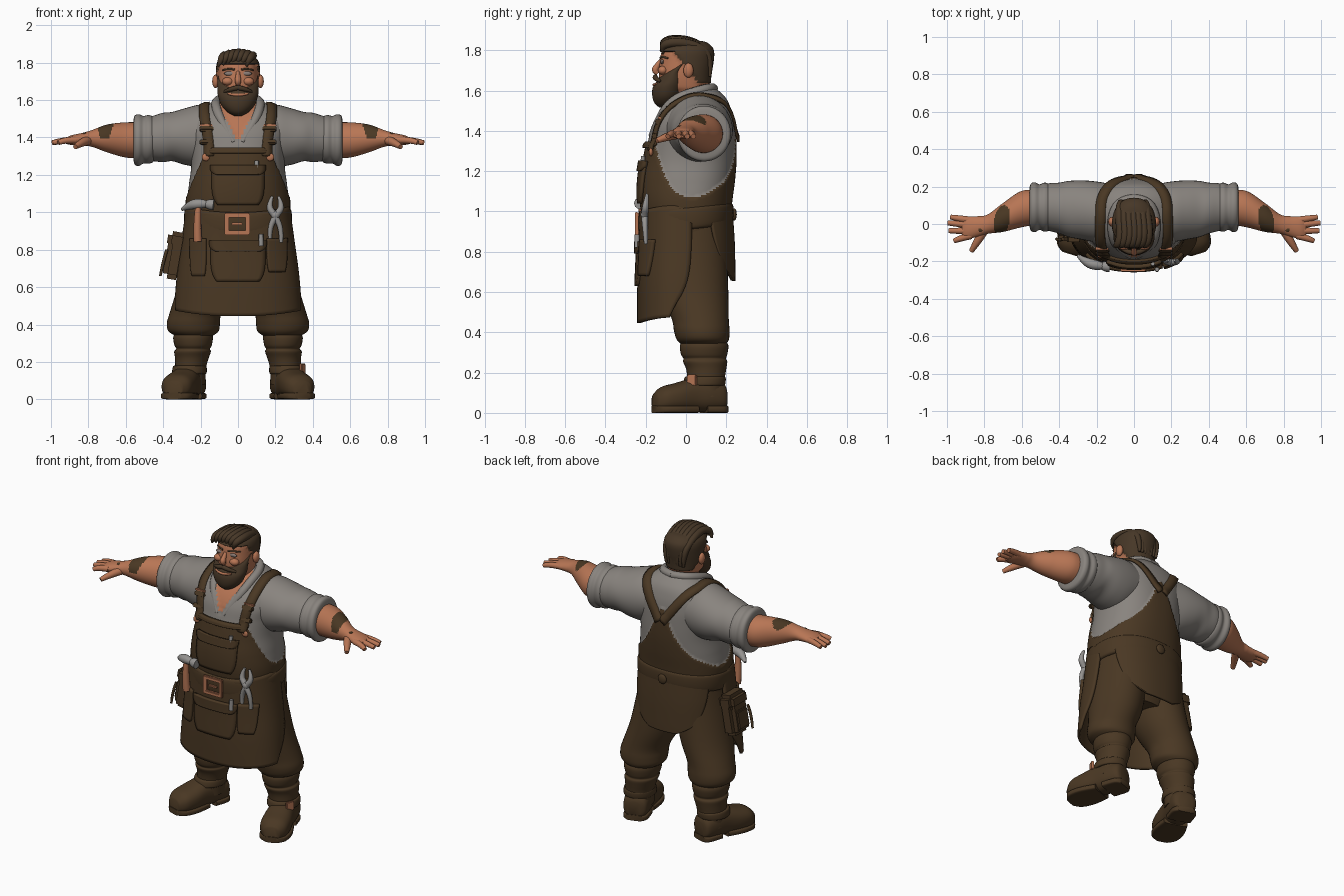
import bpy, bmesh, math
from math import sin, cos, pi, exp, radians, copysign
from mathutils import Vector, Matrix
from mathutils.bvhtree import BVHTree

cube = bpy.data.objects.get("Cube")
if cube:
    bpy.data.objects.remove(cube, do_unlink=True)

def material(name, r, g, b):
    m = bpy.data.materials.new(name)
    m.use_nodes = True
    m.diffuse_color = (r, g, b, 1)
    m.node_tree.nodes["Principled BSDF"].inputs["Base Color"].default_value = (r, g, b, 1)
    return m

skin = material("skin", .48, .18, .09)
hair = material("hair_brown", .062, .038, .02)
leather = material("leather_brown", .068, .039, .017)
cloth = material("shirt_grey", .25, .23, .21)
steel = material("steel_grey", .3, .29, .28)
copper = material("copper", .47, .18, .09)
eye_grey = material("eye_grey", .25, .2, .18)
trees, meshes = {}, []

def add(name, verts, faces, mats, rule=None, solid=0):
    me = bpy.data.meshes.new(name)
    me.from_pydata([tuple(v) for v in verts], [], faces)
    bm = bmesh.new()
    bm.from_mesh(me)
    bmesh.ops.recalc_face_normals(bm, faces=bm.faces)
    bm.to_mesh(me)
    bm.free()
    for m in mats:
        me.materials.append(m)
    if rule:
        for p in me.polygons:
            p.material_index = rule(p.center)
    ob = bpy.data.objects.new(name, me)
    bpy.context.scene.collection.objects.link(ob)
    if solid:
        mod = ob.modifiers.new("thickness", "SOLIDIFY")
        mod.thickness, mod.offset = solid, 0
    trees[name] = BVHTree.FromPolygons([Vector(v) for v in verts], faces)
    meshes.append(ob)
    return ob

def spline(rows, steps):
    out, n = [], len(rows)
    for i in range(n - 1):
        four = rows[max(i - 1, 0)], rows[i], rows[i + 1], rows[min(i + 2, n - 1)]
        for k in range(steps):
            t = k / steps
            out.append([b + t / 2 * (c - a + t * (2*a - 5*b + 4*c - d + t * (3*(b - c) + d - a)))
                        for a, b, c, d in zip(*four)])
    return out + [list(rows[-1])]

def power(v, p):
    return copysign(abs(v) ** (2 / p), v)

def grid_faces(rows, cols, closed):
    return [(i*cols + j, i*cols + (j+1) % cols, (i+1)*cols + (j+1) % cols, (i+1)*cols + j)
            for i in range(rows - 1) for j in range(cols if closed else cols - 1)]

def loft(name, axis, rows, mats, seg=32, steps=4, p=2, s=1, rule=None, lift={}, place=None):
    """Rings (t, u, v, radius_u, radius_v) along an axis; s mirrors x."""
    verts, rings = [], spline(rows, steps)
    for t, u, v, ru, rv in rings:
        for j in range(seg):
            a = 2 * pi * j / seg
            du, dv = ru * power(cos(a), p), rv * power(sin(a), p)
            order = {"x": ((t, u, v), (0, du, dv)), "y": ((u, t, v), (du, 0, dv)),
                     "z": ((u, v, t), (du, dv, 0))}[axis]
            c, d = map(Vector, order)
            q = c + d
            if rule and d.length:
                q += d.normalized() * lift.get(rule(q), 0)
            if place:
                q = place @ q
            verts.append((q.x * s, q.y, q.z))
    n = len(rings)
    faces = grid_faces(n, seg, True) + [tuple(range(seg)), tuple(range((n-1) * seg, n * seg))]
    return add(name, verts, faces, mats, rule)

def band(rows):
    return [(z, 0, (f + b) / 2, w, (b - f) / 2) for z, w, f, b in rows]

def panel(name, rows, mat, cols=41):
    """Curved open sheet, rows (z, y centre, rx, ry, half angle)."""
    rings, verts = spline(rows, 6), []
    for z, yc, rx, ry, half in rings:
        for j in range(cols):
            t = half * (2 * j / (cols - 1) - 1)
            verts.append((rx * power(sin(t), 2.3), yc - ry * power(cos(t), 2.3), z + .03 * sin(t)**2))
    return add(name, verts, grid_faces(len(rings), cols, False), [mat], solid=.014)

def tube(name, pts, radii, mat, s=1):
    cu = bpy.data.curves.new(name, "CURVE")
    cu.dimensions, cu.bevel_depth, cu.bevel_resolution, cu.use_fill_caps = "3D", 1, 3, True
    sp = cu.splines.new("NURBS")
    sp.points.add(len(pts) - 1)
    for q, p, r in zip(sp.points, pts, radii):
        q.co, q.radius = (p[0] * s, p[1], p[2], 1), r
    sp.use_endpoint_u, sp.order_u, sp.resolution_u = True, 3, 6
    cu.materials.append(mat)
    ob = bpy.data.objects.new(name, cu)
    bpy.context.scene.collection.objects.link(ob)

def prim(name, loc, size, mat, box=False, turn=0, axis="Y"):
    """Ellipsoid (radii) or bevelled box (full sizes)."""
    bm = bmesh.new()
    if box:
        bmesh.ops.create_cube(bm, size=1)
    else:
        bmesh.ops.create_uvsphere(bm, u_segments=24, v_segments=14, radius=1)
    bmesh.ops.scale(bm, vec=size, verts=bm.verts)
    if box:
        bmesh.ops.bevel(bm, geom=bm.edges[:], offset=min(size) * .25, segments=2, affect="EDGES")
    bm.transform(Matrix.Translation(loc) @ Matrix.Rotation(turn, 4, axis))
    bm.verts.index_update()
    verts, faces = [v.co.copy() for v in bm.verts], [[v.index for v in f.verts] for f in bm.faces]
    bm.free()
    return add(name, verts, faces, [mat])

def front_y(x, z, names=("torso", "belt", "apron_skirt")):
    hits = [trees[n].ray_cast(Vector((x, -2, z)), Vector((0, 1, 0)))[0] for n in names]
    return min([h.y for h in hits if h] or [-.2])

def patch(name, x0, x1, z0, z1, mat, thick=.014, n=13):
    verts = []
    for i in range(n):
        k = i / (n - 1)
        half = (x1 - x0) / 2 * (1 - .22 * (1 - k) ** 5)
        for j in range(n):
            x, z = (x0 + x1) / 2 + half * (2 * j / (n - 1) - 1), z0 + (z1 - z0) * k
            verts.append((x, front_y(x, z) - thick * .5, z))
    add(name, verts, grid_faces(n, n, False), [mat], solid=thick)

# Torso: shirt, apron bib and open neck coloured by height and direction
def torso_rule(v):
    x, y, z = abs(v.x), v.y, v.z
    if y < .05:
        edge = min(1.34, 1.07 + .27 * ((.05 - y) / .205) ** 3.3)
    else:
        edge = 1.07 + .37 * exp(-(x / .13) ** 1.3) * min(1, (y - .05) / .1)
    if z < edge:
        return 1
    return 2 if y < .02 and z > 1.375 and x < (z - 1.375) * .52 else 0

loft("torso", "z", band([(.93, .265, -.205, .21), (1.05, .272, -.222, .222), (1.15, .262, -.222, .235),
     (1.25, .25, -.208, .243), (1.35, .256, -.188, .243), (1.43, .268, -.168, .238), (1.5, .255, -.13, .225),
     (1.56, .19, -.075, .2), (1.61, .1, -.01, .15)]), [cloth, leather, skin],
     seg=160, steps=10, p=2.3, rule=torso_rule, lift={1: .008, 2: -.006})

# Trousers, belt and apron skirt
loft("hips", "z", band([(.66, .17, -.13, .16), (.8, .262, -.185, .2), (.93, .268, -.205, .215),
     (1.03, .27, -.205, .215)]), [leather], seg=48, p=2.2)
shear = Matrix.Identity(4)
shear[2][1] = .1
loft("belt", "z", band([(.91, .27, -.22, .21), (.92, .283, -.233, .23), (.965, .288, -.236, .236),
     (1.01, .285, -.233, .233), (1.02, .27, -.22, .215)]), [leather], seg=64, p=2.3, place=shear)
panel("apron_skirt", [(1, -.02, .27, .206, 1.75), (.8, -.02, .298, .208, 1.75),
                      (.62, -.03, .322, .205, 1.7), (.445, -.04, .335, .195, 1.4)], leather)
panel("back_flap", [(1, 0, .27, -.225, 1.1), (.85, 0, .28, -.235, 1), (.72, 0, .28, -.238, .75),
                    (.655, 0, .28, -.238, .3)], leather)

# Head with hair cap
def head_rule(v):
    return int(v.z > max(1.635, 1.792 - max(0, v.y + .06) * 1.3))

loft("head", "z", band([(1.48, .08, -.03, .12), (1.58, .08, -.07, .11), (1.62, .095, -.12, .11),
     (1.68, .105, -.135, .115), (1.74, .106, -.13, .125), (1.79, .103, -.122, .128),
     (1.82, .088, -.1, .115), (1.843, .05, -.06, .08), (1.85, .005, .005, .015)]), [skin, hair],
     seg=64, steps=6, p=2.2, rule=head_rule, lift={1: .012})
for i in range(7):
    x = -.08 + .025 * i
    drop = 2.6 * (x + .005) ** 2
    tube("hair_lock", [(x - .025, -.11, 1.795 - drop), (x - .012, -.125, 1.835 - drop),
         (x + .012, -.065, 1.858 - drop), (x, .05, 1.842 - drop), (x * .9, .125, 1.77), (x * .8, .118, 1.67)],
         (.006, .02, .024, .022, .02, .008), hair)
loft("beard", "z", band([(1.515, .02, -.13, -.08), (1.535, .055, -.155, -.05), (1.57, .088, -.167, -.025),
     (1.615, .105, -.165, -.005), (1.65, .11, -.142, .0), (1.69, .109, -.11, -.005),
     (1.73, .108, -.04, .0)]), [hair], seg=40)
tube("lower_lip", [(-.055, -.146, 1.635), (0, -.172, 1.62), (.055, -.146, 1.635)], (.005, .01, .005), skin)
tube("nose", [(0, -.125, 1.75), (0, -.142, 1.725), (0, -.158, 1.698), (0, -.14, 1.685)],
     (.01, .014, .019, .012), skin)
for s in (1, -1):
    side = "left_" if s > 0 else "right_"
    prim(side + "ear", (.12 * s, .012, 1.7), (.018, .025, .036), skin)
    prim(side + "cheek", (.055 * s, -.115, 1.7), (.03, .025, .022), skin)
    prim(side + "eye", (.044 * s, front_y(.044, 1.742, ["head"]) + .003, 1.742), (.03, .009, .012), eye_grey)
    tube(side + "brow", [(x, front_y(x, z, ["head"]) - .002, z) for x, z in
         ((.018, 1.763), (.05, 1.77), (.082, 1.76))], (.005, .007, .004), hair, s)
    tube(side + "moustache", [(0, -.152, 1.667), (.035, -.155, 1.66), (.075, -.125, 1.645)],
         (.013, .015, .006), hair, s)
    tube(side + "collar", [(0, .135, 1.61), (.07, .13, 1.615), (.118, .05, 1.595), (.118, -.05, 1.56),
         (.09, -.122, 1.485), (.022, -.175, 1.375)], (.024, .024, .025, .026, .026, .012), cloth, s)

# Arms
def arm_rule(v):
    return int(v.z > 1.393 and ((abs(v.x) - .705 + (v.y - .03) * .15) / .042) ** 2
               + ((v.y - .02) / .08) ** 2 < 1)

for s in (1, -1):
    side = "left_" if s > 0 else "right_"
    loft(side + "sleeve", "x", [(.1, .06, 1.42, .15, .14), (.2, .065, 1.41, .162, .165),
         (.28, .075, 1.405, .158, .152), (.35, .08, 1.405, .15, .132), (.4, .085, 1.4, .136, .132),
         (.45, .09, 1.395, .128, .122), (.5, .09, 1.39, .115, .115)], [cloth], seg=40, s=s)
    loft(side + "rolled_cuff", "x", [(.45, .09, 1.39, .11, .115), (.458, .09, 1.39, .126, .124),
         (.48, .09, 1.39, .131, .13), (.505, .09, 1.388, .122, .127), (.53, .09, 1.386, .133, .138),
         (.553, .09, 1.386, .124, .13), (.56, .09, 1.386, .09, .095)], [cloth], seg=40, s=s)
    loft(side + "forearm", "x", [(.5, .09, 1.385, .09, .095), (.6, .08, 1.387, .097, .094),
         (.7, .035, 1.395, .077, .074), (.78, 0, 1.395, .052, .045), (.83, -.012, 1.391, .054, .034),
         (.89, -.02, 1.386, .06, .026), (.92, -.022, 1.382, .05, .016)], [skin, leather],
         seg=64, steps=14, s=s, rule=arm_rule)
    for name, y0, x1, y1 in (("little", .02, .98, .037), ("ring", -.007, .995, .006),
                             ("middle", -.037, .99, -.036), ("index", -.062, .96, -.09)):
        tube(side + name + "_finger", [(.87, y0, 1.387), (.93, (y0 + y1) / 2, 1.387), (x1, y1, 1.372)],
             (.019, .018, .013), skin, s)
    tube(side + "thumb", [(.8, -.03, 1.385), (.835, -.09, 1.375), (.87, -.145, 1.35)], (.025, .023, .013), skin, s)
    prim(side + "hand_mark", (.82 * s, -.03, 1.421), (.013, .013, .006), leather)

# Legs and boots
for s in (1, -1):
    side = "left_" if s > 0 else "right_"
    loft(side + "trouser_leg", "z", [(.95, .12, .01, .14, .185), (.8, .135, .015, .15, .188),
         (.6, .175, .04, .15, .17), (.47, .225, .07, .138, .142), (.41, .238, .078, .142, .138),
         (.365, .238, .083, .135, .13), (.34, .235, .088, .1, .11)], [leather], seg=40, s=s)
    loft(side + "boot_shaft", "z", [(.37, .235, .09, .09, .1), (.335, .24, .09, .106, .12),
         (.29, .24, .09, .1, .115), (.27, .24, .093, .09, .105), (.255, .243, .095, .098, .11),
         (.22, .247, .1, .09, .1), (.17, .253, .1, .083, .093), (.08, .258, .1, .083, .09)],
         [leather], seg=36, s=s)
    place = Matrix.Translation((.258, .11, 0)) @ Matrix.Rotation(radians(18), 4, "Z")
    loft(side + "boot_foot", "y", [(.088, 0, .07, .04, .05), (.07, 0, .08, .07, .07), (0, 0, .09, .08, .086),
         (-.08, 0, .088, .08, .084), (-.17, 0, .076, .088, .072), (-.24, 0, .067, .08, .062),
         (-.28, 0, .055, .048, .04)], [leather], seg=36, s=s, p=2.4, place=place)
    for part, rows in (("sole", [(-.07, 0, .073), (-.17, 0, .092), (-.25, 0, .08), (-.284, 0, .04)]),
                       ("heel", [(.09, 0, .05), (.06, 0, .074), (-.025, 0, .076)])):
        loft(side + part, "y", [(t, u, .018, r, .018) for t, u, r in rows], [leather],
             seg=32, p=5, s=s, place=place)
    loft(side + "boot_strap", "z", [(.135, .26, .09, .08, .09), (.14, .26, .09, .092, .104),
         (.175, .258, .095, .09, .102), (.18, .258, .095, .08, .09)], [leather], s=s)
prim("boot_buckle", (.345, .03, .163), (.016, .05, .055), copper, box=True, turn=radians(-25), axis="Z")

# Straps running over the shoulders and meeting at the back
def strap(name, guide, width, s):
    pts = []
    for g in spline(guide, 6):
        p, c = Vector((g[0] * s, g[1], g[2])), Vector((g[0] * s * .6, .04, 1.3))
        d = (p - c).normalized()
        hits = [trees[n].ray_cast(c + d * 2, -d) for n in ("torso", "left_sleeve", "right_sleeve")]
        best = min((h for h in hits if h[0]), key=lambda h: h[3], default=(p, d, 0, 0))
        pts.append((best[0] + d * .005, d))
    verts = []
    for i, (p, d) in enumerate(pts):
        along = pts[min(i + 1, len(pts) - 1)][0] - pts[max(i - 1, 0)][0]
        across = along.cross(d).normalized() * width / 2
        verts += [p - across, p + d * .004, p + across]
    add(name, verts, grid_faces(len(pts), 3, False), [leather], solid=.014)

for s in (1, -1):
    side = "left_" if s > 0 else "right_"
    strap(side + "strap", [(.16, -.2, 1.3), (.17, -.18, 1.42), (.185, -.1, 1.53), (.185, .03, 1.6),
          (.17, .14, 1.57), (.1, .22, 1.48), (.01, .26, 1.36)], .054, s)
    for z in (1.375, 1.445):
        prim(side + "strap_buckle", (.168 * s, front_y(.168 * s, z) - .012, z), (.075, .025, .028),
             leather, box=True, turn=radians(-30), axis="X")
    prim(side + "buckle_bar", (.172 * s, front_y(.172 * s, 1.465) - .014, 1.465), (.07, .016, .012),
         copper, box=True)
    prim(side + "bib_stud", (.172 * s, front_y(.172 * s, 1.3) - .012, 1.295), (.021, .01, .021), copper)

# Pockets
patch("bib_hem", -.18, .18, 1.315, 1.345, leather)
patch("chest_pocket", -.14, .14, 1.04, 1.23, leather)
patch("chest_pocket_flap", -.145, .145, 1.2, 1.25, leather, .022)
patch("belly_pocket", -.145, .145, .63, .83, leather, .022)
patch("belly_pocket_flap", -.15, .15, .79, .85, leather, .03)
patch("tool_pocket", .155, .255, .68, .86, leather, .03)
patch("hammer_pocket", -.25, -.17, .66, .86, leather, .026)

# Belt buckle
for name, dx, dz, size in (("top", 0, .046, (.135, .018, .024)), ("bottom", 0, -.046, (.135, .018, .024)),
                           ("left", .056, 0, (.024, .018, .115)), ("right", -.056, 0, (.024, .018, .115)),
                           ("prong", 0, 0, (.06, .014, .014))):
    prim("buckle_" + name, (dx - .005, -.245, .938 + dz), size, copper, box=True)
prim("back_belt_stud", (0, .24, .985), (.03, .012, .03), leather)

# Tools and hip pouch
tube("hammer_handle", [(-.215, -.21, .845), (-.22, -.218, .93), (-.212, -.218, 1.04)], (.023, .021, .016), copper)
tube("hammer_head", [(-.3, -.17, 1.015), (-.255, -.205, 1.04), (-.2, -.222, 1.047), (-.165, -.225, 1.044)],
     (.008, .026, .028, .018), steel)
tube("hammer_face", [(-.172, -.225, 1.044), (-.15, -.226, 1.042), (-.13, -.228, 1.04)], (.02, .032, .03), steel)
for m in (1, -1):
    tube("plier_half", [(.2 + m * x, y, z) for x, y, z in ((.03, -.198, .84), (.034, -.203, .91),
         (-.004, -.206, .985), (-.04, -.2, 1.03), (-.016, -.194, 1.085))], (.011, .013, .018, .017, .007), steel)
prim("plier_pivot", (.2, -.208, .985), (.022, .017, .022), steel)
tube("punch", [(.123, -.243, .82), (.123, -.243, .885)], (.013, .012), steel)
tube("pencil", [(.1, front_y(.1, 1.25) - .014, 1.23), (.1, front_y(.1, 1.27) - .012, 1.275)], (.011, .011), steel)
prim("hip_pouch", (-.335, -.01, .765), (.1, .16, .25), leather, box=True, turn=radians(10))
prim("hip_pouch_flap", (-.325, -.01, .85), (.105, .17, .09), leather, box=True, turn=radians(10))
prim("hip_pouch_front", (-.382, -.01, .74), (.04, .11, .12), leather, box=True, turn=radians(10))
tube("pouch_cord", [(-.38, -.08, .8), (-.4, -.09, .74), (-.415, -.08, .66)], (.008, .01, .007), leather)

bpy.ops.object.select_all(action="DESELECT")
for ob in meshes:
    ob.select_set(True)
bpy.context.view_layer.objects.active = meshes[0]
bpy.ops.object.shade_smooth_by_angle(angle=radians(50))
